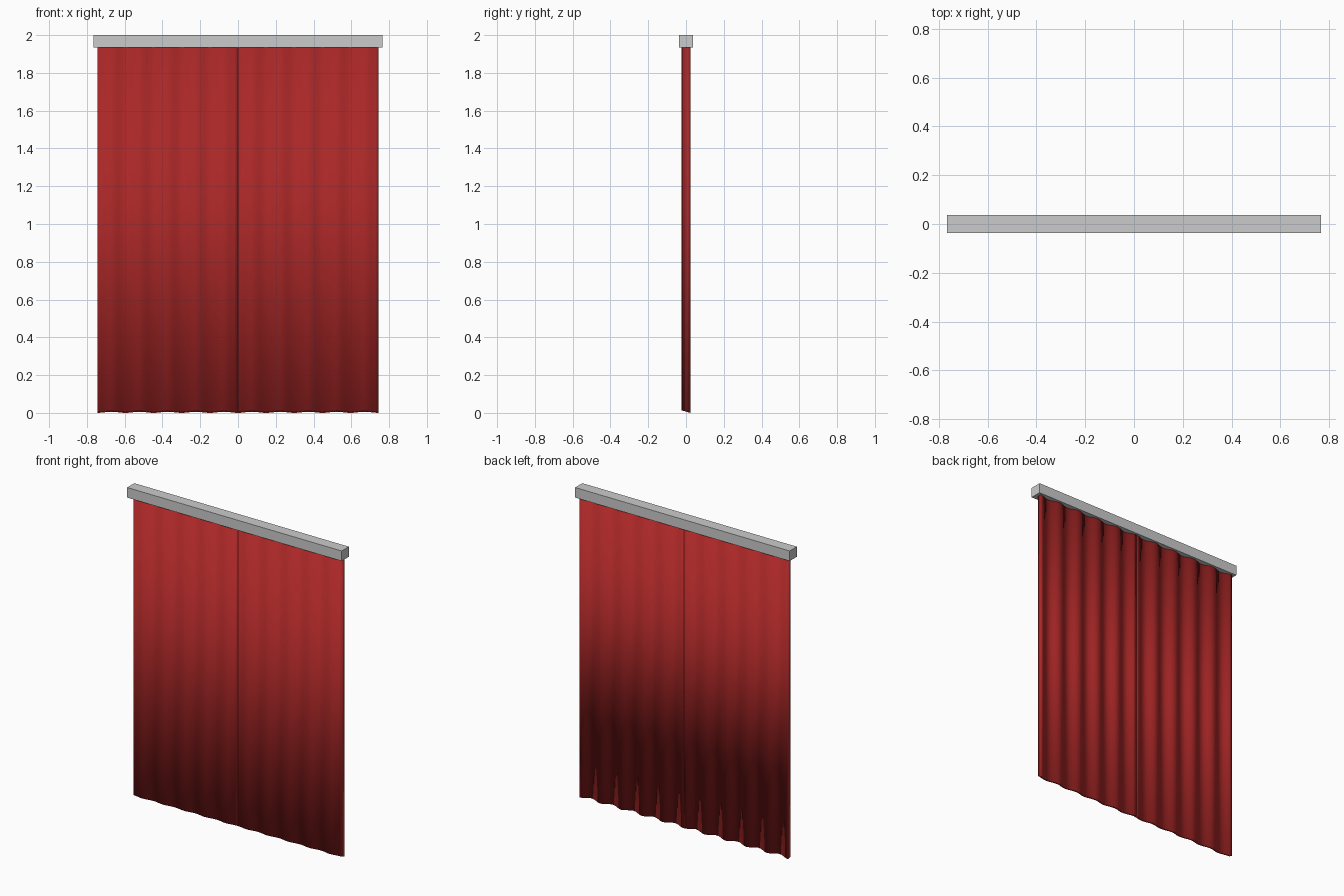
import bpy, bmesh, math

if "Cube" in bpy.data.objects:
    bpy.data.objects.remove(bpy.data.objects["Cube"])

FOLD = 0.149           # width of one fold
HALF_W = 0.745
TOP = 1.937


def fold_y(x):
    return 0.010 * math.cos(2 * math.pi * x / FOLD)


def hem_z(y):
    # the hem slopes down from front to back
    return max(0.0, (0.023 - y) * 0.3)


def panel(name, x0, x1, mat, folds=5, steps=8):
    # closed pleated body: wavy outline extruded from hem to rail
    n = folds * steps
    xs = [x0 + (x1 - x0) * i / n for i in range(n + 1)]
    outline = [(x, fold_y(x) - 0.013) for x in xs]
    outline += [(x, fold_y(x) + 0.013) for x in reversed(xs)]
    bm = bmesh.new()
    low = [bm.verts.new((x, y, hem_z(y))) for x, y in outline]
    top = [bm.verts.new((x, y, TOP)) for x, y in outline]
    m = len(outline)
    for i in range(m):
        j = (i + 1) % m
        bm.faces.new((low[i], low[j], top[j], top[i]))
    # quad strips close the hem and the top
    for i in range(n):
        a, b, c, d = i, i + 1, m - 2 - i, m - 1 - i
        bm.faces.new((low[a], low[d], low[c], low[b]))
        bm.faces.new((top[a], top[b], top[c], top[d]))
    bmesh.ops.recalc_face_normals(bm, faces=bm.faces)
    for f in bm.faces:
        f.smooth = True
    me = bpy.data.meshes.new(name)
    bm.to_mesh(me)
    bm.free()
    me.materials.append(mat)
    ob = bpy.data.objects.new(name, me)
    bpy.context.collection.objects.link(ob)


# red cloth
cloth = bpy.data.materials.new("red_cloth")
cloth.diffuse_color = (0.4, 0.02, 0.02, 1)
cloth.use_nodes = True
cloth.node_tree.nodes["Principled BSDF"].inputs["Base Color"].default_value = cloth.diffuse_color

# two curtain panels meeting in the middle
panel("left_curtain", -HALF_W, -0.001, cloth)
panel("right_curtain", 0.001, HALF_W, cloth)

# curtain rail
bpy.ops.mesh.primitive_cube_add(size=1, location=(0, 0, 1.9675))
rail = bpy.context.object
rail.name = "curtain_rail"
rail.scale = (1.532, 0.073, 0.065)
